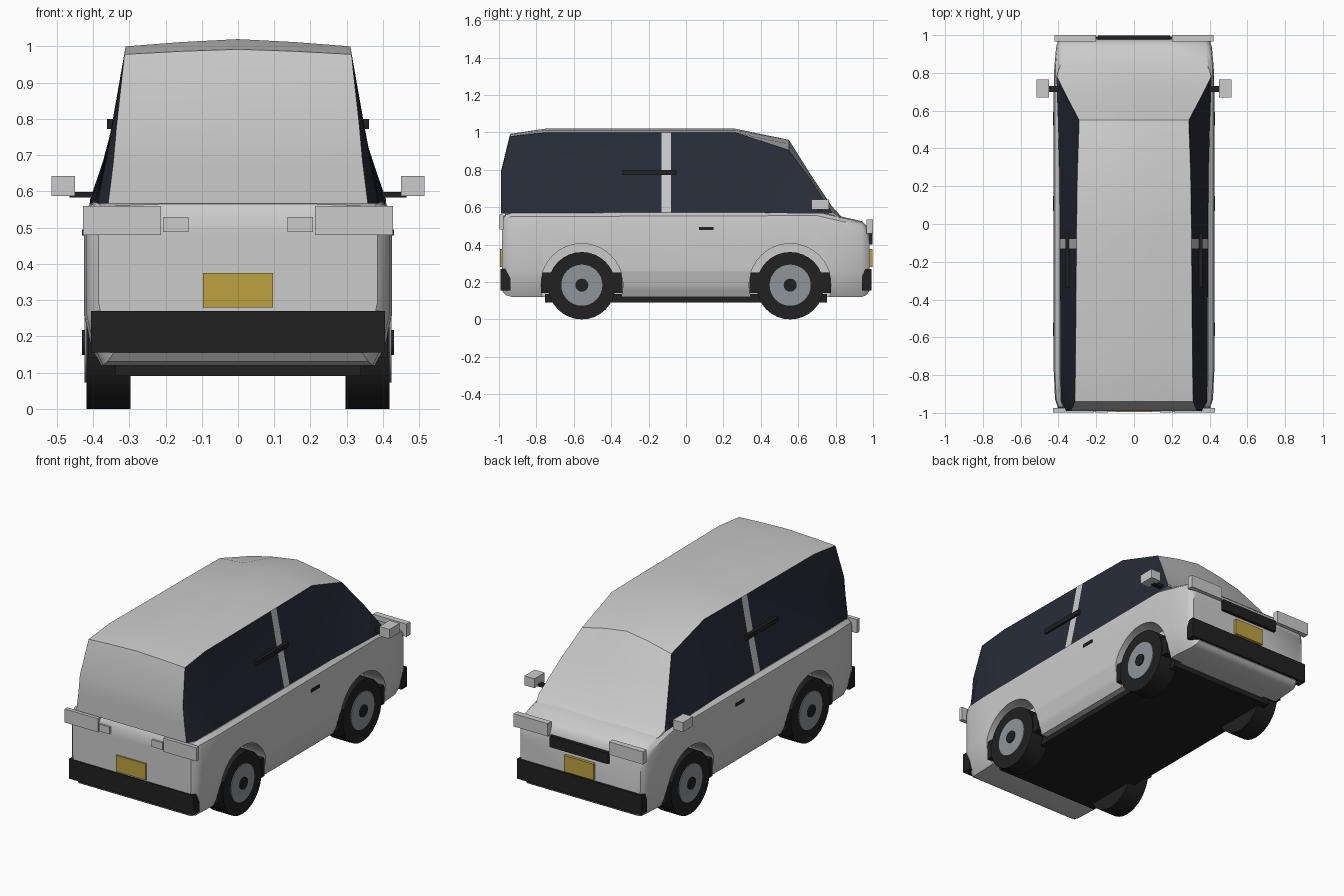
import bpy, bmesh, math

if "Cube" in bpy.data.objects:
    bpy.data.objects.remove(bpy.data.objects["Cube"])


def mat(name, r, g, b):
    m = bpy.data.materials.new(name)
    m.diffuse_color = (r, g, b, 1)
    m.use_nodes = True
    m.node_tree.nodes["Principled BSDF"].inputs["Base Color"].default_value = m.diffuse_color
    return m


PAINT = mat("paint", .8, .8, .8)
GLASS = mat("dark_glass", .02, .025, .04)
BLACK = mat("black_plastic", .015, .015, .015)
RIM = mat("rim_metal", .27, .3, .32)
YELLOW = mat("plate_yellow", .5, .36, .05)


def smooth(ob, deg=35):
    bpy.ops.object.select_all(action='DESELECT')
    ob.select_set(True)
    bpy.context.view_layer.objects.active = ob
    bpy.ops.object.shade_smooth_by_angle(angle=math.radians(deg))


def box(name, x, y, z, m=None):
    """Box from (min, max) ranges."""
    c = [(a + b) / 2 for a, b in (x, y, z)]
    bpy.ops.mesh.primitive_cube_add(size=1, location=c)
    ob = bpy.context.object
    ob.name = name
    for v in ob.data.vertices:
        v.co = [v.co[i] * abs(r[1] - r[0]) for i, r in enumerate((x, y, z))]
    if m:
        ob.data.materials.append(m)
    return ob


def pair(name, x, y, z, m=None):
    """Same box on both sides of the car."""
    box("right_" + name, x, y, z, m)
    box("left_" + name, (-x[1], -x[0]), y, z, m)


def disc(name, x0, x1, y, z, r, m=None, n=32):
    """Cylinder lying along x."""
    bpy.ops.mesh.primitive_cylinder_add(vertices=n, radius=r, depth=abs(x1 - x0),
                                        location=((x0 + x1) / 2, y, z),
                                        rotation=(0, math.pi / 2, 0))
    ob = bpy.context.object
    ob.name = name
    if m:
        ob.data.materials.append(m)
    smooth(ob)
    return ob


def loft(name, sections, mats, pick=lambda station, strip: 0):
    """Skin half sections (bottom to top centre), mirrored into closed rings."""
    bm = bmesh.new()
    rings = []
    for y, half in sections:
        full = half + [(-x, z) for x, z in reversed(half) if x > 0]
        rings.append([bm.verts.new((x, y, z)) for x, z in full])
    n = len(rings[0])
    for s in range(len(rings) - 1):
        for i in range(n):
            j = (i + 1) % n
            f = bm.faces.new((rings[s][i], rings[s][j], rings[s + 1][j], rings[s + 1][i]))
            f.material_index = pick(s, i)
    bm.faces.new(rings[0])
    bm.faces.new(rings[-1])
    bmesh.ops.recalc_face_normals(bm, faces=bm.faces)
    me = bpy.data.meshes.new(name)
    bm.to_mesh(me)
    bm.free()
    ob = bpy.data.objects.new(name, me)
    bpy.context.collection.objects.link(ob)
    for m in mats:
        me.materials.append(m)
    smooth(ob)
    return ob


# Lower body: stations of y, half width, bottom, top
lower = []
for y, w, b, t in [(-.985, .385, .155, .535), (-.965, .405, .13, .565), (-.93, .418, .12, .575),
                   (-.78, .425, .12, .575), (.70, .425, .12, .58), (.83, .422, .12, .55),
                   (.94, .412, .12, .525), (.965, .402, .13, .50), (.98, .39, .15, .455)]:
    lower.append((y, [(w * .89, b), (w * .95, b + .05), (w, b + .14), (w, t - .06),
                      (w * .985, t - .025), (w * .93, t - .006), (w * .5, t), (0, t)]))
body = loft("lower_body", lower, [PAINT])

# Wheel arch openings
for sx in (-1, 1):
    for y in (-.557, .557):
        cut = disc("arch_cutter", sx * .29, sx * .6, y, .185, .22, PAINT, 40)
        cut.hide_render = True
        mod = body.modifiers.new("arch", 'BOOLEAN')
        mod.object = cut
        mod.operation = 'DIFFERENCE'
        mod.solver = 'EXACT'
        bpy.context.view_layer.objects.active = body
        bpy.ops.object.modifier_apply(modifier=mod.name)
        bpy.data.objects.remove(cut)
smooth(body)

# Cabin: stations of y, belt half width, roof edge half width, edge height, crown height
cabin = []
for y, wb, wt, zt, zc in [(-.99, .358, .335, .78, .79), (-.94, .387, .313, .978, .992),
                          (-.75, .39, .31, 1.0, 1.02), (-.13, .392, .305, 1.0, 1.02),
                          (-.08, .392, .305, 1.0, 1.02), (.26, .396, .30, 1.0, 1.02),
                          (.55, .403, .29, .905, .96), (.66, .407, .348, .755, .785),
                          (.78, .41, .409, .575, .605), (.83, .40, .395, .54, .55)]:
    zb = min(.567, zt - .01)
    cabin.append((y, [(wb, zb), ((wb + wt) / 2 - .002, (zb + zt) / 2), (wt, zt),
                      (wt * .5, zt + (zc - zt) * .6), (0, zc)]))
# ring strips 0,1 and 6,7 are the sides; station 3 is the door pillar
loft("cabin", cabin, [PAINT, GLASS],
     lambda s, i: int(i in (0, 1, 6, 7) and s not in (3, 8)))

# Underbody
box("floor_pan", (-.34, .34), (-.755, .755), (.09, .135), BLACK)

# Wheels and arch liners
for side, sx in (("right", 1), ("left", -1)):
    for end, y in (("rear", -.557), ("front", .557)):
        n = f"{side}_{end}_"
        disc(n + "tyre", sx * .297, sx * .418, y, .18, .18, BLACK)
        disc(n + "rim", sx * .40, sx * .423, y, .183, .11, RIM)
        disc(n + "hub", sx * .41, sx * .43, y, .183, .035, BLACK, 20)
        box(n + "liner", (sx * .28, sx * .412), (y - .217, y + .217), (.14, .25), BLACK)

# Bumpers and plates
box("rear_bumper", (-.405, .405), (-.993, -.938), (.155, .27), BLACK)
box("front_bumper", (-.405, .405), (.94, .993), (.155, .27), BLACK)
box("rear_plate", (-.096, .096), (-.995, -.975), (.28, .375), YELLOW)
box("front_plate", (-.096, .096), (.97, .997), (.28, .375), YELLOW)

# Lights and grille
pair("tail_light", (.213, .428), (-.998, -.975), (.48, .56))
pair("reverse_light", (.137, .207), (-.997, -.975), (.488, .53))
pair("headlight", (.20, .42), (.965, 1.0), (.46, .535))
box("grille", (-.19, .19), (.965, .998), (.40, .465), BLACK)

# Mirrors
pair("mirror_arm", (.38, .465), (.70, .73), (.583, .598), BLACK)
pair("mirror", (.45, .515), (.67, .765), (.587, .642))

# Door handles and window rails
pair("door_handle", (.415, .43), (.07, .148), (.478, .495), BLACK)
pair("window_rail", (.335, .362), (-.34, -.05), (.772, .8), BLACK)
